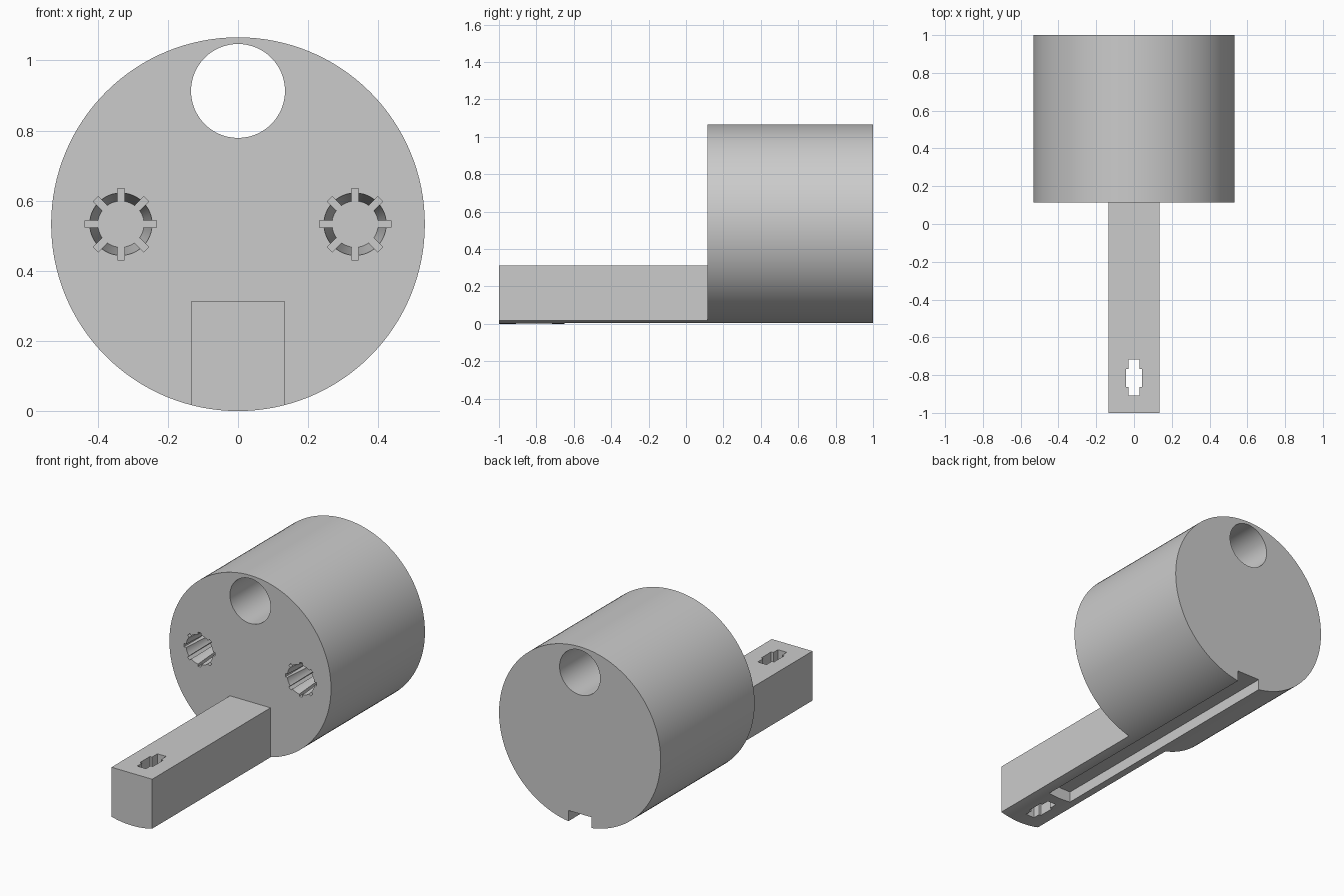
import bpy
import bmesh
from math import sin, cos, pi, asin, sqrt

if "Cube" in bpy.data.objects:
    bpy.data.objects.remove(bpy.data.objects["Cube"])

RADIUS = 0.533
FRONT, BACK, FACE = -1.0, 1.0, 0.115   # FACE is where the barrel starts
HALF_HANDLE, HANDLE_TOP = 0.134, 0.312
SOCKET_DEPTH = 0.3

grey = bpy.data.materials.new("plain grey")
grey.use_nodes = True
grey.diffuse_color = (0.6, 0.6, 0.6, 1)
grey.node_tree.nodes["Principled BSDF"].inputs["Base Color"].default_value = (0.6, 0.6, 0.6, 1)


def circle(x, z, r, n):
    return [(x + r * sin(2 * pi * i / n), z + r * cos(2 * pi * i / n)) for i in range(n)]


def rectangle(x0, x1, z0, z1):
    return [(x0, z0), (x1, z0), (x1, z1), (x0, z1)]


def loft(name, outline, y0, y1, end_outline=None):
    """Solid between an x-z outline at y0 and a matching one at y1."""
    bm = bmesh.new()
    a = [bm.verts.new((x, y0, z)) for x, z in outline]
    b = [bm.verts.new((x, y1, z)) for x, z in end_outline or outline]
    bm.faces.new(a)
    bm.faces.new(b[::-1])
    for i in range(len(a)):
        j = (i + 1) % len(a)
        bm.faces.new((a[j], a[i], b[i], b[j]))
    bmesh.ops.recalc_face_normals(bm, faces=bm.faces)
    mesh = bpy.data.meshes.new(name)
    bm.to_mesh(mesh)
    bm.free()
    mesh.materials.append(grey)
    obj = bpy.data.objects.new(name, mesh)
    bpy.context.collection.objects.link(obj)
    return obj


def cut(target, cutter):
    cutter.hide_render = True
    bpy.context.view_layer.objects.active = target
    mod = target.modifiers.new("cut", "BOOLEAN")
    mod.operation = "DIFFERENCE"
    mod.solver = "EXACT"
    mod.object = cutter
    bpy.ops.object.modifier_apply(modifier=mod.name)
    bpy.data.objects.remove(cutter)


# Main round barrel
barrel = loft("barrel", circle(0, RADIUS, RADIUS, 128), FACE, BACK)

# Handle with an underside that continues the barrel's curve
half_angle = asin(HALF_HANDLE / RADIUS)
steps = 16
curve = [(RADIUS * sin(t), RADIUS - RADIUS * cos(t))
         for t in (half_angle * (2 * i / steps - 1) for i in range(steps + 1))]
handle = loft("handle", curve + [(HALF_HANDLE, HANDLE_TOP), (-HALF_HANDLE, HANDLE_TOP)],
              FRONT, FACE)

# Round bore through the top of the barrel
cut(barrel, loft("bore_cutter", circle(0, 0.913, 0.134, 64), 0, 1.1))

# Tapered blind sockets with eight spline grooves
for side in (-1, 1):
    x, z = side * 0.334, RADIUS
    end = FACE + SOCKET_DEPTH
    cut(barrel, loft("socket_cutter", circle(x, z, 0.089, 48), FACE, end,
                     circle(x, z, 0.066, 48)))
    for k in range(4):
        c, s = cos(k * pi / 4), sin(k * pi / 4)
        bar = [(x + u * c - v * s, z + u * s + v * c)
               for u, v in rectangle(-0.102, 0.102, -0.01, 0.01)]
        cut(barrel, loft("spline_cutter", bar, FACE - 0.1, end))

# Long groove along the underside, open at the back
for part in (barrel, handle):
    cut(part, loft("groove_cutter", rectangle(-0.076, 0.076, -0.1, 0.07), -0.65, 1.1))

# Stepped opening straight down through the handle
for half, y0, y1 in ((0.029, -0.908, -0.717), (0.043, -0.864, -0.768)):
    cut(handle, loft("opening_cutter", rectangle(-half, half, -0.1, 0.5), y0, y1))

# Smooth curved walls, crisp edges
for obj in (barrel, handle):
    bpy.ops.object.select_all(action="DESELECT")
    obj.select_set(True)
    bpy.context.view_layer.objects.active = obj
    bpy.ops.object.shade_smooth_by_angle(angle=pi / 6)
